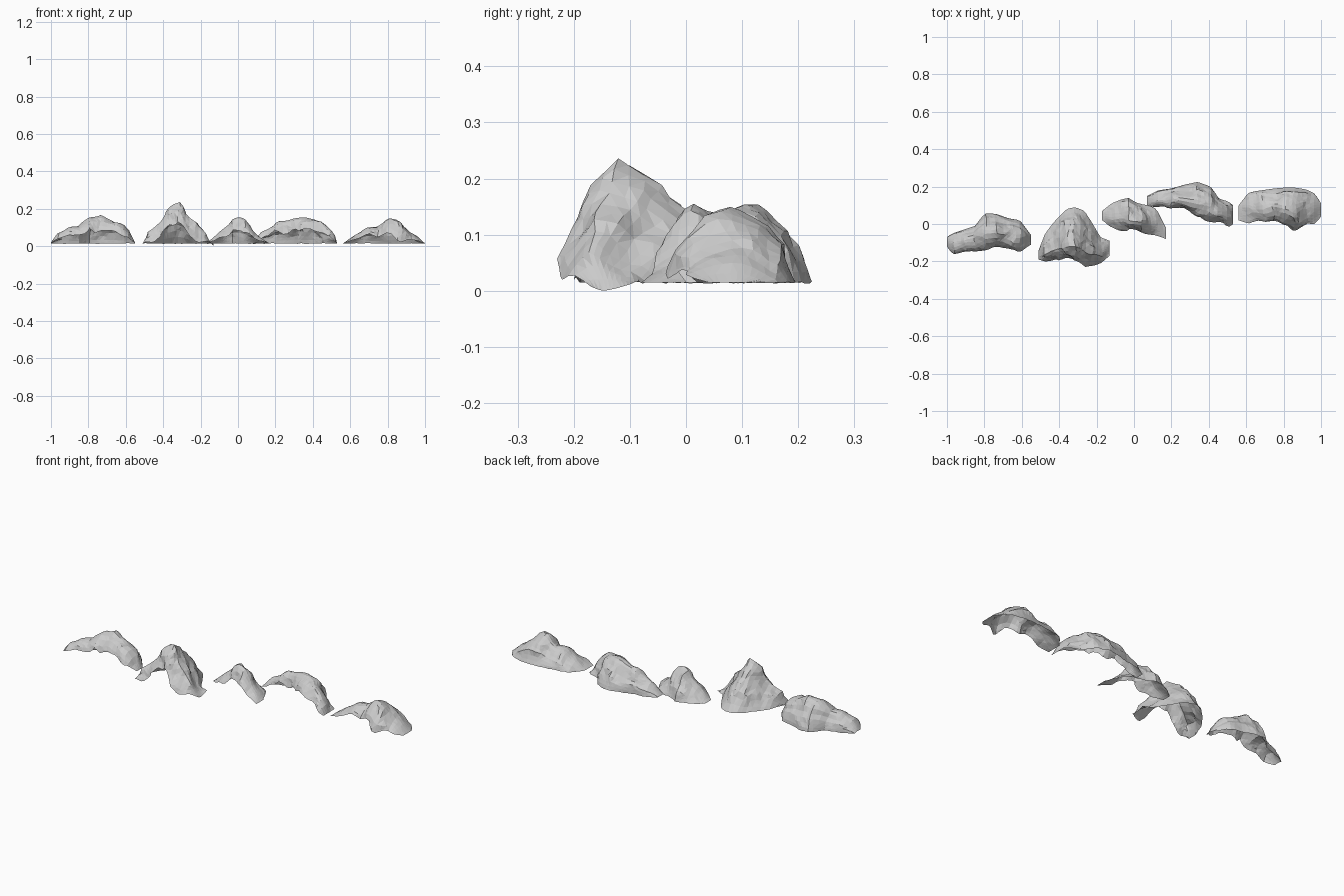
import bpy, bmesh, math
from mathutils import Vector, noise

if "Cube" in bpy.data.objects:
    bpy.data.objects.remove(bpy.data.objects["Cube"])

BASE = 0.015

def sample(stations, x):
    # linear blend between neighbouring stations
    for a, b in zip(stations, stations[1:]):
        if x <= b[0] + 1e-6:
            t = (x - a[0]) / (b[0] - a[0])
            return [p + (q - p) * t for p, q in zip(a, b)]
    return list(stations[-1])

def rock(name, stations, ridge, power, legs=(), nu=24, nv=14):
    """Half-open rock shell: closed back, arched opening at the front.
    stations: (x, front y, back y, crest height)"""
    bm = bmesh.new()
    x0, x1 = stations[0][0], stations[-1][0]
    grid = []
    for i in range(nu + 1):
        x = x0 + (x1 - x0) * i / nu
        _, yf, yb, h = sample(stations, x)
        yr = yf + (yb - yf) * ridge
        inner = 0 if i in (0, nu) else 1
        lip = BASE + (h - BASE) * (0.5 + 0.2 * inner * noise.noise(Vector((x * 22, 5, 1))))
        for lx in legs:
            lip -= (lip - BASE) * 0.9 * math.exp(-((x - lx) / 0.045) ** 2)
        crack = h * (0.6 + 0.25 * noise.noise(Vector((x * 15, 2, 7))))
        col = []
        for j in range(nv + 1):
            v = j / nv
            if v < 0.36:                       # front brow
                s = math.sin((0.36 - v) / 0.36 * math.pi / 2)
                y, z = yr + (yf - yr) * s, lip + (h - lip) * (1 - s ** power)
            else:                              # back slope
                a = (v - 0.36) / 0.64
                s = math.sin(a * math.pi / 2) if power > 1.5 else a
                y, z = yr + (yb - yr) * s, BASE + (h - BASE) * (1 - s ** power)
            # rough stone facets, fading at the ends and ground
            p = Vector((x, y, z))
            n = noise.noise_vector(p * 14) + 0.3 * noise.noise_vector(p * 33)
            k = min(1, (z - BASE) / 0.05) * 0.016 * inner
            # stone below the crack line sticks out as a fading ledge
            ledge = 0.009 * inner * (z - BASE) / crack if z < crack and v > 0.36 else 0
            ground = noise.noise(Vector((x, y, 3)) * 40) * 0.005 if j == nv else 0
            col.append(bm.verts.new((x + n.x * k, y + n.y * k + ledge,
                                     max(z + n.z * k * 0.75 + ledge * 0.6 + ground, 0))))
        grid.append(col)
    for i in range(nu):
        for j in range(nv):
            bm.faces.new((grid[i][j], grid[i + 1][j], grid[i + 1][j + 1], grid[i][j + 1]))
    bmesh.ops.triangulate(bm, faces=bm.faces[:])
    bmesh.ops.recalc_face_normals(bm, faces=bm.faces[:])
    if sum(f.normal.z for f in bm.faces) < 0:
        bmesh.ops.reverse_faces(bm, faces=bm.faces[:])
    me = bpy.data.meshes.new(name)
    bm.to_mesh(me)
    bm.free()
    bpy.context.collection.objects.link(bpy.data.objects.new(name, me))

# long low rock, far left
rock("rock_far_left", [(-1, -.12, -.07, .02), (-.97, -.16, -.05, .065), (-.91, -.15, -.03, .10),
     (-.85, -.15, -.01, .106), (-.80, -.14, .055, .15), (-.74, -.12, .055, .162),
     (-.67, -.14, .03, .135), (-.61, -.145, .02, .12), (-.55, -.11, -.06, .02)], .45, 2.3)
# tall peaked rock
rock("rock_peak", [(-.51, -.19, -.14, .015), (-.475, -.20, -.05, .09), (-.42, -.195, .02, .13),
     (-.36, -.19, .08, .225), (-.315, -.20, .09, .238), (-.265, -.22, .07, .165),
     (-.22, -.225, .0, .125), (-.18, -.21, -.07, .065), (-.13, -.17, -.09, .0)], .28, 1.35, (-.46, -.21))
# small centre rock
rock("rock_centre", [(-.17, .02, .07, .015), (-.12, -.02, .11, .05), (-.07, -.03, .13, .10),
     (-.03, -.03, .14, .145), (.01, -.04, .115, .155), (.045, -.05, .105, .135),
     (.08, -.06, .10, .075), (.12, -.06, .08, .045), (.17, -.08, -.02, .015)], .36, 1.8)
# rear right rock
rock("rock_rear", [(.07, .10, .15, .015), (.13, .09, .18, .075), (.20, .09, .19, .125),
     (.27, .08, .21, .14), (.34, .035, .225, .157), (.41, .015, .20, .15),
     (.455, .01, .135, .125), (.505, -.02, .12, .07), (.53, .0, .10, .015)], .38, 2.1)
# far right rock
rock("rock_far_right", [(.56, .02, .10, .015), (.61, .0, .165, .05), (.645, .01, .175, .065),
     (.68, .015, .18, .10), (.75, .01, .19, .10), (.81, -.01, .195, .143), (.86, -.04, .195, .138),
     (.92, .0, .185, .082), (.97, .0, .16, .042), (1, .04, .11, .015)], .43, 2.3, (.87,))
